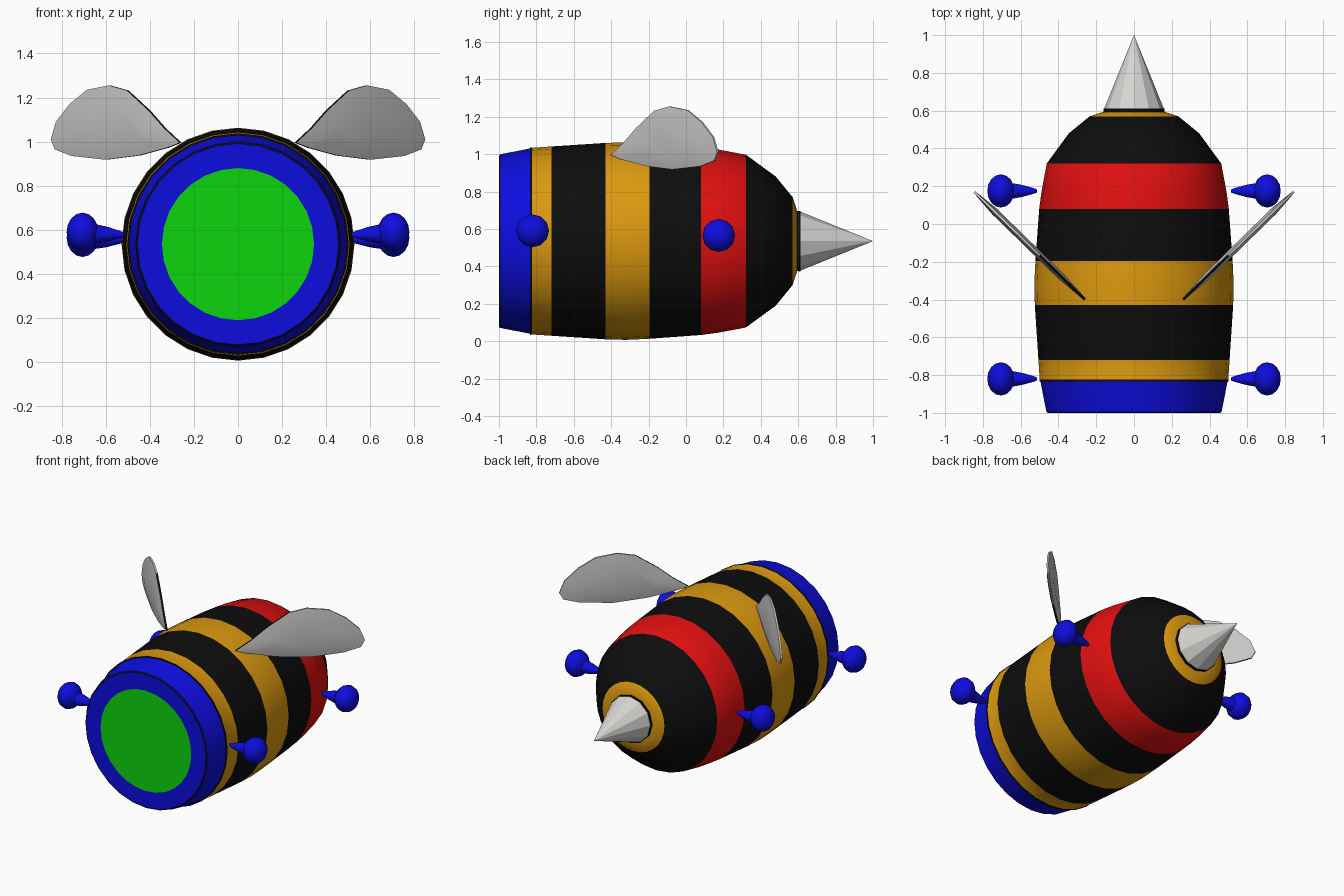
import bpy, bmesh, math
from mathutils import Vector

if "Cube" in bpy.data.objects:
    bpy.data.objects.remove(bpy.data.objects["Cube"])

CZ = 0.535  # height of the body axis


def make_mat(name, rgb):
    m = bpy.data.materials.new(name)
    m.diffuse_color = (*rgb, 1)
    m.use_nodes = True
    m.node_tree.nodes["Principled BSDF"].inputs["Base Color"].default_value = m.diffuse_color
    return m


BLACK = make_mat("black", (0.004, 0.004, 0.004))
YELLOW = make_mat("amber yellow", (0.72, 0.32, 0.005))
RED = make_mat("red", (0.76, 0.005, 0.005))
BLUE = make_mat("blue", (0.004, 0.004, 0.74))
GREEN = make_mat("green", (0.004, 0.66, 0.004))
WING = make_mat("wing grey", (0.58, 0.57, 0.56))
STING = make_mat("pale grey", (0.68, 0.67, 0.65))


def finish(bm, name, mats, angle=30):
    bmesh.ops.recalc_face_normals(bm, faces=bm.faces[:])
    me = bpy.data.meshes.new(name)
    bm.to_mesh(me)
    bm.free()
    for m in mats:
        me.materials.append(m)
    ob = bpy.data.objects.new(name, me)
    bpy.context.collection.objects.link(ob)
    bpy.ops.object.select_all(action='DESELECT')
    ob.select_set(True)
    bpy.context.view_layer.objects.active = ob
    bpy.ops.object.shade_smooth_by_angle(angle=math.radians(angle))
    return ob


def lathe(name, profile, mats, n, origin=(0, 0, CZ), axis=(0, 1, 0), angle=30):
    """Revolve (distance, radius, material index) rows about an axis, capping open ends."""
    bm = bmesh.new()
    q = Vector((0, 0, 1))
    w = Vector(axis).normalized()
    u = w.cross(q).normalized()
    v = u.cross(w)
    rings = []
    for d, r, _ in profile:
        c = Vector(origin) + w * d
        if r == 0:
            rings.append([bm.verts.new(c)])
        else:
            rings.append([bm.verts.new(c + v * (r * math.cos(a)) + u * (r * math.sin(a)))
                          for a in (2 * math.pi * i / n for i in range(n))])
    for k in range(len(rings) - 1):
        a, b = rings[k], rings[k + 1]
        for i in range(n):
            j = (i + 1) % n
            vs = [a[i % len(a)], a[j % len(a)], b[j % len(b)], b[i % len(b)]]
            f = bm.faces.new(list(dict.fromkeys(vs)))
            f.material_index = profile[k][2]
    for ring, mi in ((rings[0], profile[0][2]), (rings[-1], profile[-1][2])):
        if len(ring) > 1:
            bm.faces.new(ring).material_index = mi
    return finish(bm, name, mats, angle)


# Barrel body: colour of each row runs to the next row
K, Y, R = 0, 1, 2
lathe("striped_body", [
    (-0.835, 0.502, K), (-0.824, 0.499, Y), (-0.72, 0.506, K), (-0.43, 0.525, Y),
    (-0.32, 0.528, Y), (-0.195, 0.522, K), (0.08, 0.502, R), (0.17, 0.49, R),
    (0.32, 0.462, K), (0.48, 0.345, K), (0.57, 0.235, Y), (0.593, 0.165, Y)],
    [BLACK, YELLOW, RED], 28)

# Head with a flat green face cut into the front cap
lathe("head", [
    (-1.0, 0.0, 1), (-1.0, 0.345, 0), (-1.0, 0.456, 2), (-0.994, 0.464, 0),
    (-0.835, 0.495, 0)], [BLUE, GREEN, BLACK], 28)

# Stinger with its dark base collar
lathe("stinger_collar", [(0.59, 0.16, 0), (0.612, 0.162, 0)], [BLACK], 12)
lathe("stinger", [(0.606, 0.16, 0), (1.0, 0, 0)], [STING], 12, angle=25)

# Limbs: thin cone from the body out to a ball
for side in (-1, 1):
    for label, y, z in (("front", -0.82, 0.59), ("back", 0.175, 0.565)):
        tag = label + ("_left" if side < 0 else "_right")
        lathe("limb_" + tag,
              [(0, 0.010, 0), (0.02, 0.017, 0), (0.08, 0.034, 0), (0.14, 0.045, 0)],
              [BLUE], 10, origin=(side * 0.515, y, z - 0.012),
              axis=(side, 0, 0.03), angle=50)
        ball = [(-0.072 * math.cos(math.pi * i / 8),
                 0.088 * math.sin(math.pi * i / 8) if 0 < i < 8 else 0, 0)
                for i in range(9)]
        lathe("hand_" + tag, ball, [BLUE], 12, origin=(side * 0.705, y, z),
              axis=(side, 0, 0), angle=60)

# Wings: upright lens-shaped blades swept back, outline as (along, height)
OUTLINE = [(0, 0.995), (0.12, 1.06), (0.24, 1.14), (0.41, 1.232), (0.55, 1.255),
           (0.72, 1.235), (0.855, 1.17), (0.96, 1.09), (1.0, 1.01), (0.97, 0.965),
           (0.84, 0.935), (0.58, 0.918), (0.32, 0.937), (0.1, 0.972)]
for side in (-1, 1):
    bm = bmesh.new()
    across = Vector((0.57, -0.585, 0)).normalized()

    def point(t, z, thick):
        p = Vector((0.26 + 0.585 * t, -0.4 + 0.57 * t, z)) + across * thick
        return bm.verts.new((side * p.x, p.y, p.z))

    faces_of = []
    for s in (-1, 1):
        rim = [point(t, z, s * 0.006) for t, z in OUTLINE]
        mid = [point(0.55 + (t - 0.55) * 0.6, 1.06 + (z - 1.06) * 0.6, s * 0.019)
               for t, z in OUTLINE]
        for i in range(len(rim)):
            j = (i + 1) % len(rim)
            bm.faces.new((rim[i], rim[j], mid[j], mid[i]))
        bm.faces.new(mid)
        faces_of.append(rim)
    a, b = faces_of
    for i in range(len(a)):
        j = (i + 1) % len(a)
        f = bm.faces.new((a[i], a[j], b[j], b[i]))
        # dark edge around the root half
        f.material_index = 1 if min(OUTLINE[i][0], OUTLINE[j][0]) < 0.35 else 0
    finish(bm, "wing_left" if side < 0 else "wing_right", [WING, BLACK], 40)
